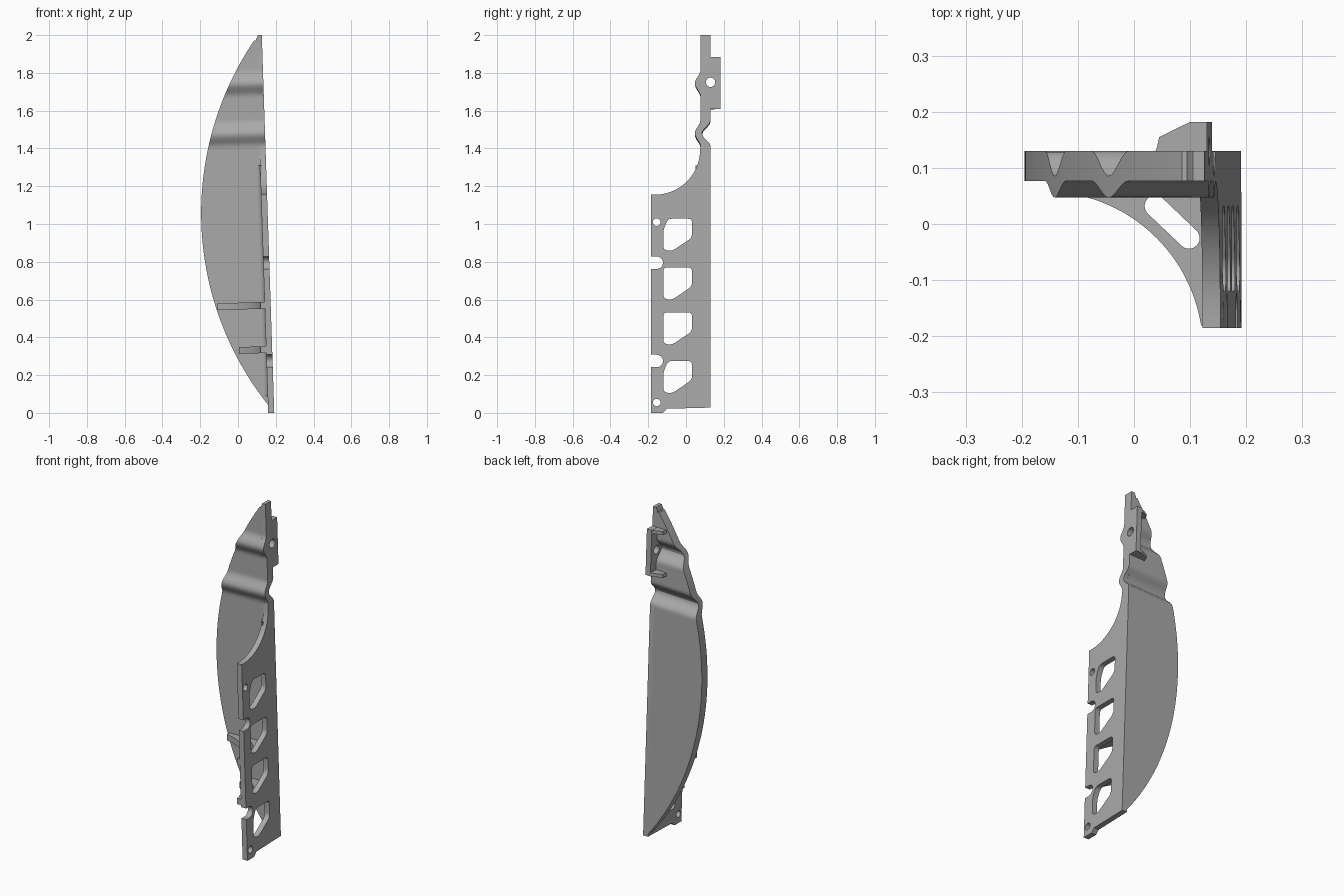
import bpy, bmesh, math
from mathutils import Vector

cube = bpy.data.objects.get("Cube")
if cube:
    bpy.data.objects.remove(cube)

GREY = (0.40, 0.40, 0.40, 1)
mat = bpy.data.materials.new("plain grey")
mat.use_nodes = True
mat.diffuse_color = GREY
mat.node_tree.nodes["Principled BSDF"].inputs["Base Color"].default_value = GREY

TILT, THICK = 0.033, 0.032
FRONT, BACK = 0.077, 0.13


def outer_x(z):
    """Outer face of the leaning side plate."""
    return 0.192 - TILT * z


def arc_x(z):
    """Curved rim of the web."""
    return -0.195 + 1.63 - math.sqrt(1.63 ** 2 - (z - 1.057) ** 2)


def bump(z):
    """Two rounded corrugations across the web."""
    total = 0
    for centre in (1.48, 1.745):
        t = abs(z - centre) / 0.07
        if t < 1:
            total += 0.5 + 0.5 * math.cos(math.pi * t)
    return total


def front_y(z):
    return FRONT - 0.03 * bump(z)


def back_y(z):
    return BACK - 0.045 * bump(z)


def steps(a, b, n):
    return [a + (b - a) * i / n for i in range(n + 1)]


def arc(cx, cy, r, a, b, n=16):
    return [(cx + r * math.cos(math.radians(t)), cy + r * math.sin(math.radians(t)))
            for t in steps(a, b, n)]


def rounded(points, r, n=5):
    """Polygon with softened corners."""
    out = []
    for i, p in enumerate(points):
        p = Vector(p)
        ends = []
        for q in (points[i - 1], points[(i + 1) % len(points)]):
            d = Vector(q) - p
            ends.append(p + d.normalized() * min(r, d.length * 0.48))
        a, b = ends
        out += [tuple(a * (1 - t) ** 2 + p * 2 * t * (1 - t) + b * t * t)
                for t in steps(0, 1, n)]
    return out


def finish(name, bm):
    bmesh.ops.remove_doubles(bm, verts=bm.verts, dist=1e-5)
    bmesh.ops.recalc_face_normals(bm, faces=bm.faces)
    mesh = bpy.data.meshes.new(name)
    bm.to_mesh(mesh)
    bm.free()
    mesh.materials.append(mat)
    obj = bpy.data.objects.new(name, mesh)
    bpy.context.collection.objects.link(obj)
    bpy.ops.object.select_all(action="DESELECT")
    obj.select_set(True)
    bpy.context.view_layer.objects.active = obj
    bpy.ops.object.shade_smooth_by_angle(angle=math.radians(30))


def prism(name, loops, depth, place):
    """Extrude an outline with holes, then place each point in the model."""
    curve = bpy.data.curves.new(name + "_outline", "CURVE")
    curve.dimensions = "2D"
    curve.fill_mode = "BOTH"
    curve.extrude = depth / 2
    for loop in loops:
        spline = curve.splines.new("POLY")
        spline.points.add(len(loop) - 1)
        for point, (u, v) in zip(spline.points, loop):
            point.co = (u, v, 0, 1)
        spline.use_cyclic_u = True
    helper = bpy.data.objects.new(name + "_outline", curve)
    bpy.context.collection.objects.link(helper)
    bpy.context.view_layer.update()
    graph = bpy.context.evaluated_depsgraph_get()
    mesh = bpy.data.meshes.new_from_object(helper.evaluated_get(graph))
    bpy.data.objects.remove(helper)
    bm = bmesh.new()
    bm.from_mesh(mesh)
    bpy.data.meshes.remove(mesh)
    for v in bm.verts:
        v.co = place(*v.co)
    finish(name, bm)


# Web: corrugated sheet bounded by the curved rim
bm = bmesh.new()
previous = None
for z in steps(0.045, 1.972, 150):
    right = outer_x(z) - THICK + 0.006
    left = min(arc_x(z), right - 0.002)
    low = z - TILT * (right - left)
    left = min(arc_x(low), right - 0.002)
    row = [bm.verts.new(p) for p in (
        (left, front_y(z), low), (right, front_y(z), z),
        (right, back_y(z), z), (left, back_y(z), low))]
    if previous:
        for i in range(4):
            j = (i + 1) % 4
            bm.faces.new((previous[i], previous[j], row[j], row[i]))
    else:
        bm.faces.new(row)
    previous = row
bm.faces.new(previous)
finish("curved_web", bm)


# Side plate: notched edge, swept shoulder, corrugated neck and rear tab
def notch(z):
    return [(-0.185, z - 0.033)] + arc(-0.155, z, 0.033, -90, 90) + [(-0.185, z + 0.033)]


outline = [(-0.185, 0)] + notch(0.275) + notch(0.795) + [(-0.185, 1.155)]
outline += arc(-0.165, 1.395, 0.24, -90, 0)
outline += [(front_y(z), z) for z in steps(1.41, 1.815, 54)]
outline += [(FRONT, 1.975), (FRONT, 2), (BACK, 2), (BACK, 1.975), (BACK, 1.885),
            (0.182, 1.885), (0.182, 1.61), (BACK, 1.61)]
outline += [(back_y(z), z) for z in steps(1.55, 1.41, 20)]
outline += [(BACK, 0.028), (-0.1, 0.022), (-0.122, 0)]
holes = [arc(-0.155, 1.01, 0.02, 0, 345, 23), arc(-0.155, 0.055, 0.02, 0, 345, 23),
         arc(0.13, 1.75, 0.025, 0, 345, 23)]
for top, clipped in ((1.028, True), (0.77, False), (0.532, False), (0.275, True)):
    corner = [(-0.12, top - 0.06), (-0.095, top)] if clipped else [(-0.12, top)]
    holes.append(rounded(corner + [(0.032, top), (0.032, top - 0.1),
                                   (-0.075, top - 0.172), (-0.12, top - 0.165)], 0.022))


def on_plate(u, v, w):
    x = outer_x(v) - THICK / 2 + w
    if v > 1.97:
        x = max(x, arc_x(v))
    return x, u, v


prism("side_plate", [outline] + holes, THICK, on_plate)


# Gussets between web and plate, each with a slanted slot
def level(z):
    return lambda u, v, w: (u, v, z + w + TILT * (u - 0.15))


def sweep(start):
    """Concave free edge, beginning at the given x."""
    edge = arc(-0.16, -0.225, 0.283, 80, 9, 30)
    return [p for p in edge if p[0] >= start]


slot = arc(0.038, 0.032, 0.019, 45, 225) + arc(0.098, -0.025, 0.019, 225, 405)
for name, z, start in (("upper_gusset", 0.57, -0.115), ("lower_gusset", 0.335, 0.0)):
    edge = sweep(start)
    wall = outer_x(z) - 0.015
    body = [(edge[0][0], 0.09)] + edge + [(wall, edge[-1][1]), (wall, 0.09)]
    prism(name, [body, slot], 0.036, level(z))

# Rear bracket ribs above and below the upper corrugation
rib = [(0.03, 0.12), (0.04, 0.133), (0.045, 0.155), (0.1, 0.182), (0.12, 0.182), (0.12, 0.12)]
for name, z in (("upper_rib", 1.876), ("lower_rib", 1.621)):
    prism(name, [rib], 0.02, level(z))

# Inside corner fillet
cove = [(0.01, 0.085), (0.01, 0.05)] + arc(-0.028, 0.05, 0.028, 0, 90, 8) + [(-0.028, 0.085)]
prism("corner_fillet", [cove], 1.22,
      lambda u, v, w: (outer_x(0.7 + w) - THICK + u, v, 0.7 + w))
